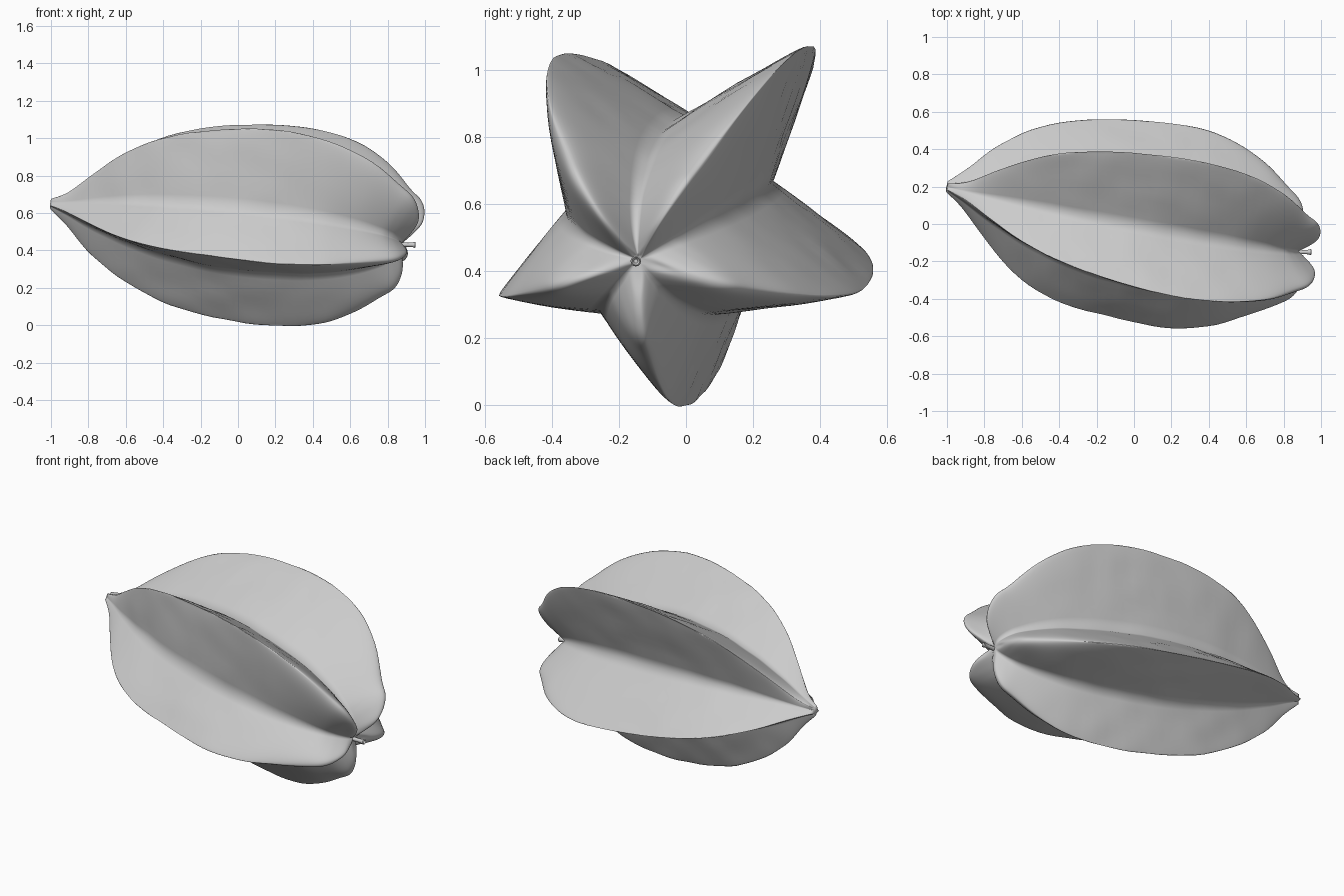
import bpy
import bmesh
import math
from mathutils import Vector, noise

# Remove the default cube
default_cube = bpy.data.objects.get("Cube")
if default_cube:
    bpy.data.objects.remove(default_cube, do_unlink=True)


def make_material(name, colour):
    material = bpy.data.materials.new(name)
    material.use_nodes = True
    material.diffuse_color = colour
    material.node_tree.nodes["Principled BSDF"].inputs["Base Color"].default_value = colour
    return material


grey = make_material("plain grey", (0.6, 0.6, 0.6, 1))

# Tilted fruit axis, running from the pointed tip to the stem
tip = Vector((-1, 0.2, 0.65))
along = Vector((1.92, -0.35, -0.22)).normalized()
across = (Vector((0, 1, 0)) - along * along.y).normalized()
upward = along.cross(across)

# Each lobe: ridge angle, overhang at the stem end, following valley angle and radius,
# then the ridge radii from the tip to the stem shoulder
lobes = [
    (-16, -0.08, 28, 0.24, [0.03, 0.125, 0.285, 0.42, 0.51, 0.56, 0.575, 0.53, 0.45, 0.34]),
    (57, 0, 97, 0.325, [0.03, 0.08, 0.26, 0.455, 0.585, 0.65, 0.665, 0.615, 0.5, 0.35]),
    (125, 0.01, 165, 0.34, [0.03, 0.09, 0.24, 0.415, 0.54, 0.62, 0.645, 0.6, 0.51, 0.38]),
    (199, -0.03, 228, 0.32, [0.03, 0.1, 0.24, 0.41, 0.52, 0.555, 0.56, 0.51, 0.41, 0.32]),
    (273, -0.07, 301, 0.275, [0.03, 0.11, 0.25, 0.37, 0.465, 0.51, 0.513, 0.475, 0.4, 0.3]),
]

# Shoulders curl inwards to the stem: share of the last ridge radius
curl = [0.82, 0.62, 0.4, 0.18, 0.03]

# Lengthwise rows: ridge station, valley station, valley scale, bluntness, overhang share
stations = [
    (0, 0, 0.06, 0.6, 0),
    (0.1, 0.1, 0.2, 0.75, 0),
    (0.25, 0.25, 0.42, 0.9, 0),
    (0.45, 0.45, 0.66, 0.94, 0),
    (0.7, 0.7, 0.87, 0.94, 0),
    (1, 1, 1, 0.94, 0),
    (1.3, 1.28, 0.98, 0.92, 0.1),
    (1.55, 1.52, 0.88, 0.85, 0.5),
    (1.75, 1.7, 0.71, 0.7, 0.9),
    (1.9, 1.82, 0.52, 0.55, 1),
    (1.97, 1.87, 0.38, 0.48, 1),
    (2, 1.9, 0.25, 0.45, 1),
    (2, 1.915, 0.15, 0.45, 0.9),
    (1.96, 1.92, 0.07, 0.5, 0.5),
    (1.92, 1.92, 0.03, 0.5, 0),
]


def polar(degrees, radius):
    angle = math.radians(degrees)
    return Vector((math.cos(angle), math.sin(angle))) * radius


def smooth_rows(rows, steps):
    """Pass a smooth curve through the rows."""
    padded = [rows[0]] + rows + [rows[-1]]
    result = []
    for a, b, c, d in zip(padded, padded[1:], padded[2:], padded[3:]):
        for step in range(steps):
            t = step / steps
            result.append([
                q + t * ((r - p) + t * ((2 * p - 5 * q + 4 * r - s) + t * (3 * (q - r) + s - p))) / 2
                for p, q, r, s in zip(a, b, c, d)
            ])
    result.append(rows[-1])
    return result


def flank(valley, ridge, valley_station, ridge_station, bluntness, count=12):
    """Points from a valley up to its ridge, rounded towards the ridge."""
    direction = ridge.normalized()
    side = Vector((-direction.y, direction.x))
    base, width, height = valley.dot(direction), valley.dot(side), ridge.length
    points = []
    for i in range(count + 1):
        rise = math.sin(math.pi / 2 * i / count)
        flat = direction * (base + (height - base) * rise)
        flat += side * width * max(0, 1 - rise) ** bluntness
        station = valley_station + (ridge_station - valley_station) * rise
        points.append(tip + along * station + across * flat.x + upward * flat.y)
    return points


def star_ring(row):
    ridge_station, valley_station, valley_scale, bluntness, share = row[:5]
    ring = []
    for i, (angle, overhang, next_angle, next_radius, _) in enumerate(lobes):
        _, _, last_angle, last_radius, _ = lobes[i - 1]
        ridge = polar(angle, row[5 + i])
        shape = (valley_station, ridge_station + overhang * share, bluntness)
        rising = flank(polar(last_angle, last_radius * valley_scale), ridge, *shape)
        falling = flank(polar(next_angle, next_radius * valley_scale), ridge, *shape)
        ring += rising + falling[-2:0:-1]
    return ring


def loft(bm, rings):
    """Skin a list of closed rings and cap both ends."""
    loops = [[bm.verts.new(point) for point in ring] for ring in rings]
    size = len(loops[0])
    for first, second in zip(loops, loops[1:]):
        for i in range(size):
            j = (i + 1) % size
            bm.faces.new((first[i], first[j], second[j], second[i]))
    bm.faces.new(loops[0])
    bm.faces.new(loops[-1])
    bmesh.ops.recalc_face_normals(bm, faces=bm.faces)


def finish(bm, name, sharp_angle):
    mesh = bpy.data.meshes.new(name)
    bm.to_mesh(mesh)
    bm.free()
    mesh.materials.append(grey)
    obj = bpy.data.objects.new(name, mesh)
    bpy.context.collection.objects.link(obj)
    bpy.ops.object.select_all(action="DESELECT")
    obj.select_set(True)
    bpy.context.view_layer.objects.active = obj
    bpy.ops.object.shade_smooth_by_angle(angle=math.radians(sharp_angle))


# Five-lobed fruit body
ridge_columns = [radii + [radii[-1] * share for share in curl] for *_, radii in lobes]
rows = [list(row) + list(radii) for row, radii in zip(stations, zip(*ridge_columns))]
body = bmesh.new()
loft(body, [star_ring(row) for row in smooth_rows(rows, 5)])

# Soft dents over the skin, fading out at both ends
body.normal_update()
for vert in body.verts:
    station = (vert.co - tip).dot(along)
    fade = math.sin(math.pi * min(1, max(0, station / 1.9)))
    vert.co += vert.normal * noise.noise(vert.co * 7) * 0.006 * fade
finish(body, "fruit_body", 120)

# Short stem with a flared, hollow end
stem = bmesh.new()
stem_root = Vector((0.86, -0.15, 0.43))
stem_profile = [(0, 0.012), (0.05, 0.011), (0.07, 0.012), (0.085, 0.016), (0.09, 0.012), (0.08, 0.006)]
stem_rings = []
for distance, radius in stem_profile:
    ring = [polar(30 * i, radius) for i in range(12)]
    stem_rings.append([stem_root + Vector((distance, p.x, p.y)) for p in ring])
loft(stem, stem_rings)
finish(stem, "stem", 50)
